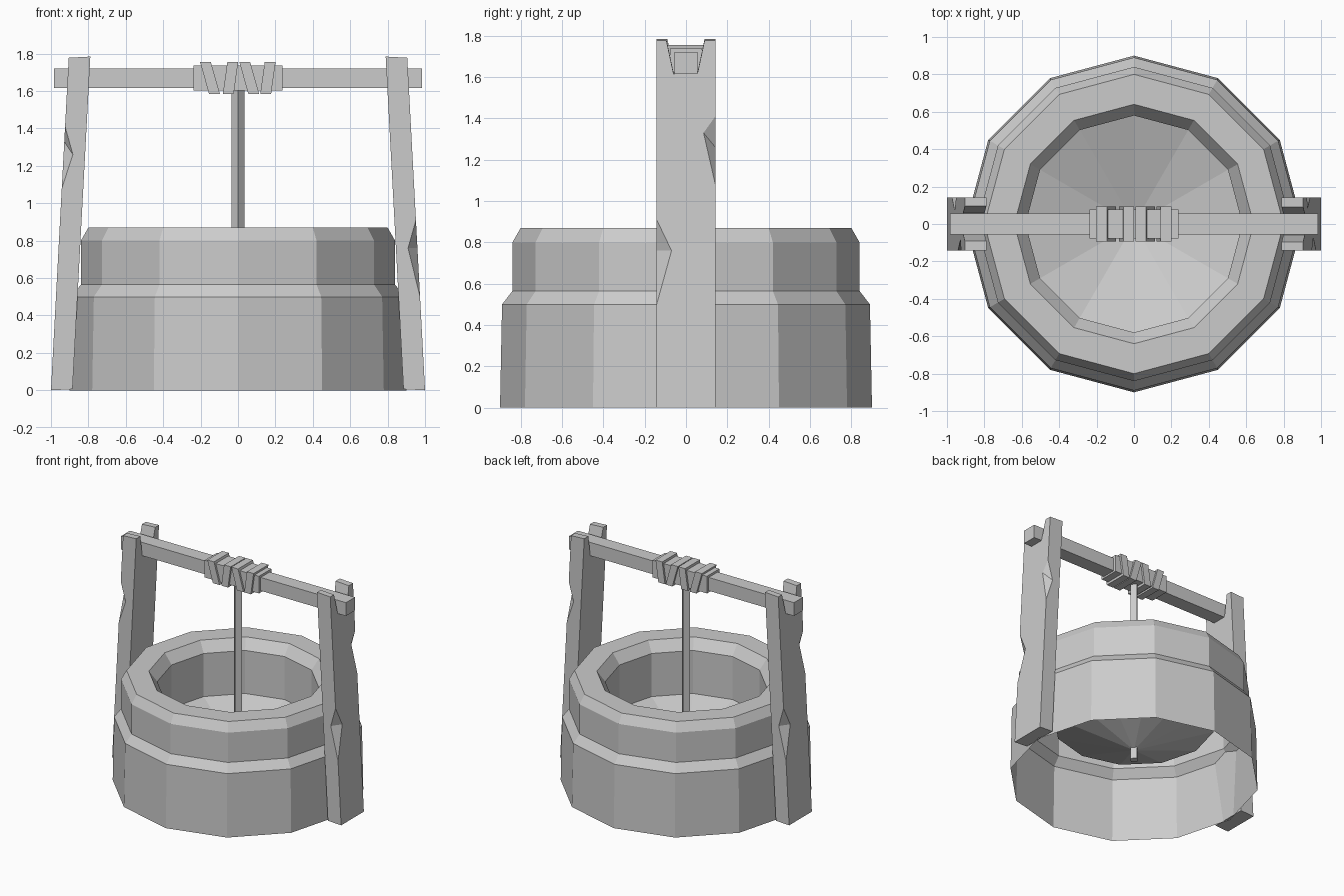
import bpy, bmesh
from math import cos, sin, pi

if "Cube" in bpy.data.objects:
    bpy.data.objects.remove(bpy.data.objects["Cube"])


def make(name, verts, faces):
    bm = bmesh.new()
    vs = [bm.verts.new(v) for v in verts]
    for f in faces:
        bm.faces.new([vs[i] for i in f])
    bmesh.ops.recalc_face_normals(bm, faces=bm.faces)
    me = bpy.data.meshes.new(name)
    bm.to_mesh(me)
    bm.free()
    ob = bpy.data.objects.new(name, me)
    bpy.context.collection.objects.link(ob)
    return ob


def block(name, cx, cz, sx, sy, sz, slant=0.0):
    # box whose x shifts by +-slant between bottom and top
    verts = [(cx + i * sx / 2 + k * slant, j * sy / 2, cz + k * sz / 2)
             for k in (-1, 1) for i, j in ((-1, -1), (1, -1), (1, 1), (-1, 1))]
    faces = [(0, 1, 2, 3), (4, 5, 6, 7)] + [(i, (i + 1) % 4, (i + 1) % 4 + 4, i + 4) for i in range(4)]
    return make(name, verts, faces)


# Well wall: open twelve-sided shell with lip and bowl-shaped inside
profile = [(0.90, 0), (0.89, 0.50), (0.84, 0.565), (0.84, 0.80), (0.80, 0.87),
           (0.64, 0.87), (0.58, 0.79), (0.58, 0.45)]
N = 12
verts = [(r * cos(2 * pi * i / N), r * sin(2 * pi * i / N), z) for r, z in profile for i in range(N)]
faces = [(k * N + i, k * N + (i + 1) % N, (k + 1) * N + (i + 1) % N, (k + 1) * N + i)
         for k in range(len(profile) - 1) for i in range(N)]
last = (len(profile) - 1) * N
verts.append((0, 0, 0.24))
faces += [(last + i, last + (i + 1) % N, len(verts) - 1) for i in range(N)]
make("well_wall", verts, faces)


# Leaning posts: notched top, two chipped outer corners
def post(name, s):
    W, H, T = 0.142, 1.778, 0.115
    pts, idx = [], {}

    def p(key, y, z, inward=0.0):
        idx[key] = len(pts)
        x = 1.0 - 0.0535 * z - inward
        pts.append((s * x, s * y, z))

    outline = [("bf", -W, 0), ("bb", W, 0), ("tb", W, H), ("n1", 0.09, H), ("n2", 0.055, 1.615),
               ("n3", -0.06, 1.615), ("n4", -0.095, H), ("tf", -W, H)]
    for k, y, z in outline:
        p("o" + k, y, z)
        p("i" + k, y, z + 0.006, T)
    # chip = top and bottom on the corner, c on the outer face, d on the side face
    for k, y, yc, top, zc, zd, bot, depth in (("f", -W, -0.07, 0.91, 0.76, 0.76, 0.50, 0.05),
                                              ("b", W, 0.085, 1.41, 1.33, 1.26, 1.08, 0.05)):
        p("a" + k, y, top)
        p("z" + k, y, bot)
        p("c" + k, yc, zc)
        p("d" + k, y, zd, depth)
    polys = ["obf obb zb cb ab otb on1 on2 on3 on4 otf af cf zf",
             "ibf ibb itb in1 in2 in3 in4 itf",
             "obf zf df af otf itf ibf", "obb zb db ab otb itb ibb",
             "af cf df", "zf cf df", "ab cb db", "zb cb db", "obf obb ibb ibf"]
    top = ["tb", "n1", "n2", "n3", "n4", "tf"]
    polys += [f"o{a} o{b} i{b} i{a}" for a, b in zip(top, top[1:])]
    make(name, pts, [[idx[k] for k in f.split()] for f in polys])


post("right_post", 1)
post("left_post", -1)

# Axle beam resting in the notches
block("axle", 0, 1.668, 1.965, 0.112, 0.105)

# Rope wound round the axle
block("rope_coil", 0, 1.67, 0.475, 0.155, 0.135)
for n, (x, slant) in enumerate([(-0.15, -0.024), (-0.04, 0.012), (0.06, -0.024), (0.16, 0.012)]):
    block(f"rope_wrap_{n + 1}", x, 1.67, 0.058, 0.185, 0.17, slant)

# Hanging rope, square section set diagonally
r = 0.035
ring = [(r, 0), (0, r), (-r, 0), (0, -r)]
make("hanging_rope", [(x, y, z) for z in (0.16, 1.63) for x, y in ring],
     [(0, 1, 2, 3), (4, 5, 6, 7)] + [(i, (i + 1) % 4, (i + 1) % 4 + 4, i + 4) for i in range(4)])
